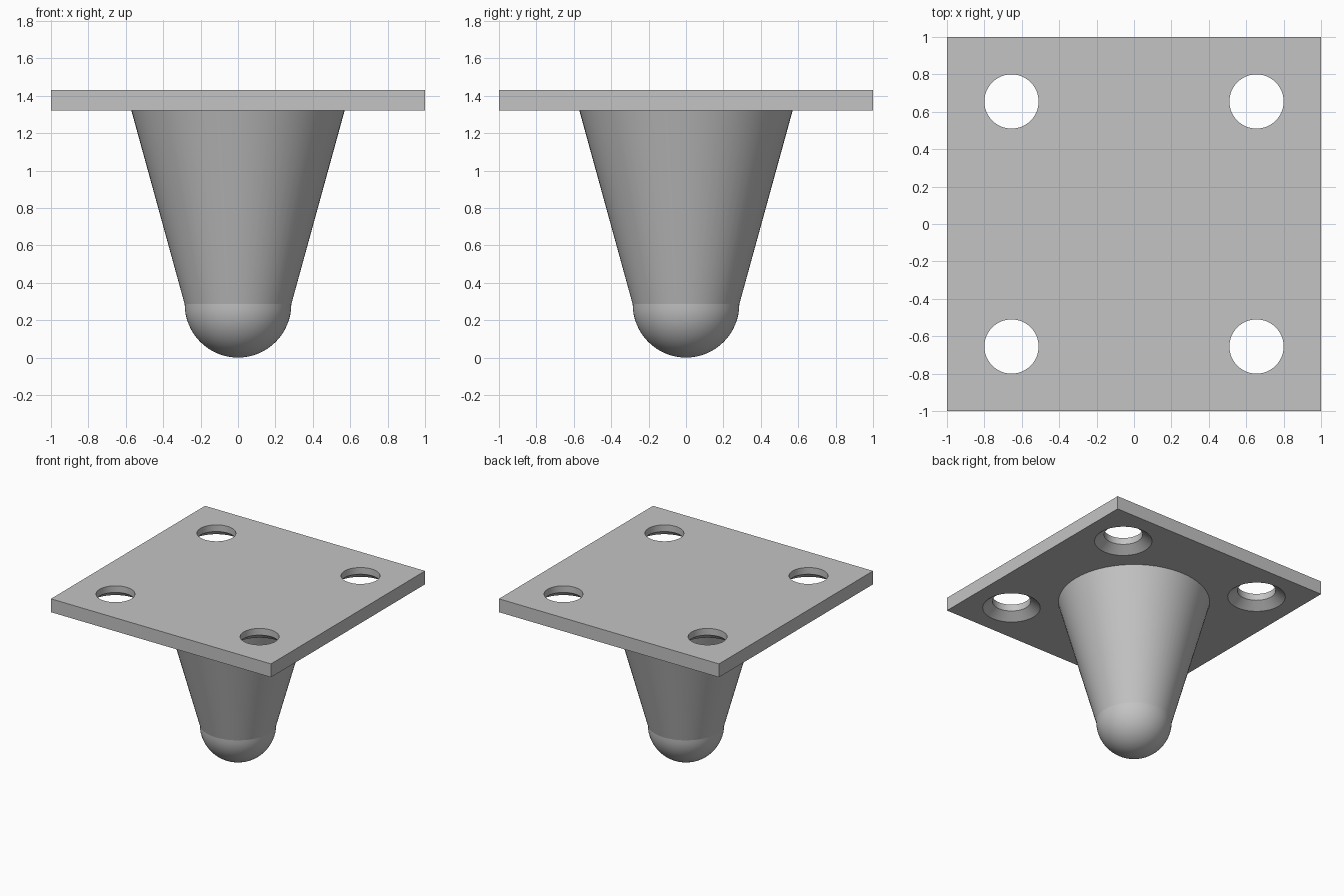
import bpy, bmesh, math
from mathutils import Matrix

if "Cube" in bpy.data.objects:
    bpy.data.objects.remove(bpy.data.objects["Cube"], do_unlink=True)

PLATE_BOTTOM, PLATE_TOP = 1.32, 1.43
HOLE_OFFSET, HOLE_R, SINK_R = 0.655, 0.145, 0.217
TIP_R, BASE_R = 0.285, 0.57

grey = bpy.data.materials.new("metal_grey")
grey.use_nodes = True
colour = (0.55, 0.55, 0.55, 1)
grey.diffuse_color = colour
grey.node_tree.nodes["Principled BSDF"].inputs["Base Color"].default_value = colour


def revolve(bm, profile, steps, x=0, y=0):
    """Spin an (r, z) profile, starting and ending on the axis, about z."""
    verts = [bm.verts.new((r, 0, z)) for r, z in profile]
    edges = [bm.edges.new(pair) for pair in zip(verts, verts[1:])]
    bmesh.ops.spin(bm, geom=verts + edges, cent=(0, 0, 0), axis=(0, 0, 1),
                   angle=math.tau, steps=steps, use_merge=False)
    bmesh.ops.remove_doubles(bm, verts=bm.verts, dist=1e-5)
    bmesh.ops.translate(bm, verts=bm.verts, vec=(x, y, 0))


def make_object(name, bm):
    bmesh.ops.recalc_face_normals(bm, faces=bm.faces)
    mesh = bpy.data.meshes.new(name)
    bm.to_mesh(mesh)
    bm.free()
    mesh.materials.append(grey)
    obj = bpy.data.objects.new(name, mesh)
    bpy.context.collection.objects.link(obj)
    return obj


def shade(obj, degrees):
    bpy.ops.object.select_all(action="DESELECT")
    obj.select_set(True)
    bpy.context.view_layer.objects.active = obj
    bpy.ops.object.shade_smooth_by_angle(angle=math.radians(degrees))


# Square mounting plate
bm = bmesh.new()
thickness = PLATE_TOP - PLATE_BOTTOM
bmesh.ops.create_cube(bm, size=1, matrix=Matrix.Translation((0, 0, PLATE_BOTTOM + thickness / 2))
                      @ Matrix.Diagonal((2, 2, thickness, 1)))
plate = make_object("mounting_plate", bm)

# Four screw holes, countersunk from below
hole_profile = [(0, PLATE_BOTTOM - 0.05), (SINK_R, PLATE_BOTTOM - 0.05), (SINK_R, PLATE_BOTTOM),
                (HOLE_R, PLATE_BOTTOM + thickness / 2), (HOLE_R, PLATE_TOP + 0.05), (0, PLATE_TOP + 0.05)]
for sx in (-1, 1):
    for sy in (-1, 1):
        bm = bmesh.new()
        revolve(bm, hole_profile, 48, sx * HOLE_OFFSET, sy * HOLE_OFFSET)
        cutter = make_object("hole_cutter", bm)
        cutter.hide_render = True
        cut = plate.modifiers.new("screw_hole", "BOOLEAN")
        cut.operation, cut.solver, cut.object = "DIFFERENCE", "EXACT", cutter
        bpy.context.view_layer.objects.active = plate
        bpy.ops.object.modifier_apply(modifier=cut.name)
        bpy.data.objects.remove(cutter, do_unlink=True)
shade(plate, 25)

# Tapered leg with a rounded tip, set slightly into the plate
arc = 16
leg_profile = [(TIP_R * math.sin(a), TIP_R * (1 - math.cos(a)))
               for a in (i * math.pi / 2 / arc for i in range(arc + 1))]
leg_profile += [(BASE_R, PLATE_BOTTOM), (BASE_R, PLATE_BOTTOM + 0.01), (0, PLATE_BOTTOM + 0.01)]
bm = bmesh.new()
revolve(bm, leg_profile, 64)
leg = make_object("tapered_leg", bm)
shade(leg, 10)
